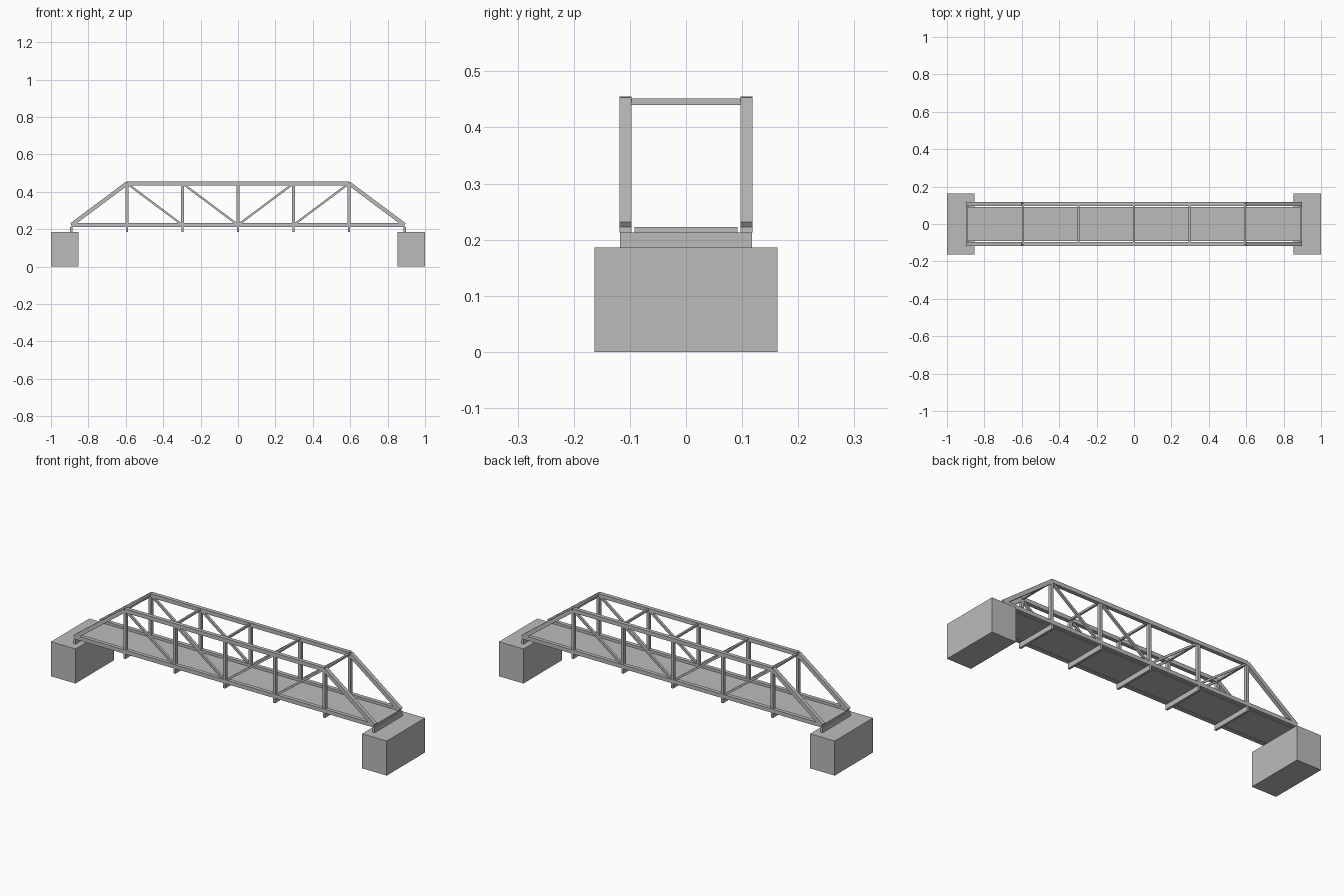
import bpy
from mathutils import Vector

if "Cube" in bpy.data.objects:
    bpy.data.objects.remove(bpy.data.objects["Cube"])

grey = bpy.data.materials.new("plain_grey")
grey.use_nodes = True
colour = (0.5, 0.5, 0.5, 1)
grey.diffuse_color = colour
grey.node_tree.nodes["Principled BSDF"].inputs["Base Color"].default_value = colour


def box(name, centre, size):
    bpy.ops.mesh.primitive_cube_add(size=1, location=centre)
    ob = bpy.context.object
    ob.name = name
    ob.scale = size
    ob.data.materials.append(grey)
    return ob


def bar(name, start, end, y, thick, wide):
    """Straight square-ended member between two (x, z) joints."""
    a, b = Vector((start[0], y, start[1])), Vector((end[0], y, end[1]))
    d = b - a
    ob = box(name, (a + b) / 2, (d.length, wide, thick))
    ob.rotation_euler.y = -Vector((d.x, d.z)).angle_signed(Vector((1, 0)))
    return ob


PANEL = 0.297
LOW, HIGH = 0.223, 0.445
SIDE = 0.108
CHORD = 0.021
END = 3 * PANEL

# Abutments and deck
for s, label in ((1, "left"), (-1, "right")):
    box(f"{label}_abutment", (s * 0.927, 0, 0.093), (0.146, 0.326, 0.186))
box("deck", (0, 0, 0.2175), (2 * END, 0.184, 0.011))

# Floor beams under every joint, top struts between the trusses
for i in range(-3, 4):
    box("floor_beam", (i * PANEL, 0, 0.199), (0.012, 0.236, 0.027))
    if abs(i) < 3:
        box("top_strut", (i * PANEL, 0, 0.446), (0.011, 2 * SIDE, 0.011))

# Two matching trusses
for y in (-SIDE, SIDE):
    bar("bottom_chord", (-END, LOW), (END, LOW), y, CHORD, CHORD)
    bar("top_chord", (-2 * PANEL, HIGH), (2 * PANEL, HIGH), y, CHORD, CHORD)
    for i in range(-2, 3):
        bar("vertical_post", (i * PANEL, LOW), (i * PANEL, HIGH), y, 0.015, 0.018)
    for s in (-1, 1):
        bar("end_post", (s * END, LOW), (s * 2 * PANEL, HIGH), y, CHORD, CHORD)
        for i in (1, 2):
            bar("diagonal", (s * i * PANEL, HIGH), (s * (i - 1) * PANEL, LOW), y, 0.011, 0.013)
